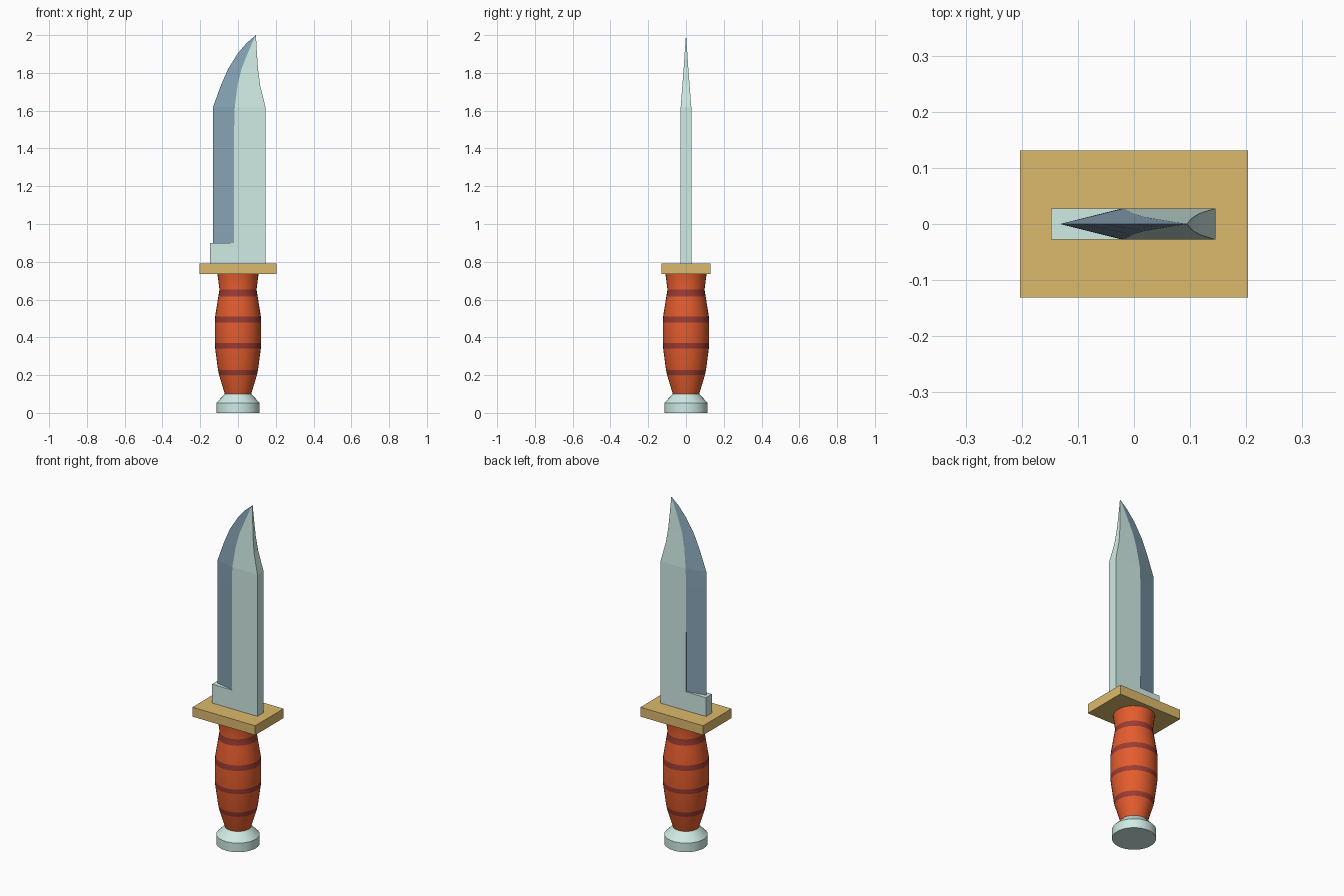
import bpy, bmesh, math

if "Cube" in bpy.data.objects:
    bpy.data.objects.remove(bpy.data.objects["Cube"])


def material(name, rgb):
    m = bpy.data.materials.new(name)
    m.diffuse_color = (*rgb, 1)
    m.use_nodes = True
    m.node_tree.nodes["Principled BSDF"].inputs["Base Color"].default_value = m.diffuse_color
    return m


STEEL = material("steel", (0.63, 0.83, 0.78))
BEVEL = material("bevel_steel", (0.235, 0.366, 0.456))
BRASS = material("brass", (0.72, 0.49, 0.15))
LEATHER = material("leather", (0.77, 0.107, 0.027))
BAND = material("dark_band", (0.33, 0.045, 0.033))


def loft(name, rings, mats, pick, smooth=False):
    """Skin closed rings of points; pick(level, strip) gives the material slot."""
    bm = bmesh.new()
    loops = [[bm.verts.new(p) for p in r] for r in rings]
    n = len(rings[0])
    for k in range(len(loops) - 1):
        a, b = loops[k], loops[k + 1]
        for i in range(n):
            j = (i + 1) % n
            bm.faces.new((a[i], a[j], b[j], b[i])).material_index = pick(k, i)
    bm.faces.new(loops[0][::-1])
    bm.faces.new(loops[-1])
    bmesh.ops.remove_doubles(bm, verts=bm.verts[:], dist=1e-5)
    bmesh.ops.recalc_face_normals(bm, faces=bm.faces[:])
    me = bpy.data.meshes.new(name)
    bm.to_mesh(me)
    bm.free()
    for m in mats:
        me.materials.append(m)
    ob = bpy.data.objects.new(name, me)
    bpy.context.collection.objects.link(ob)
    if smooth:
        bpy.context.view_layer.objects.active = ob
        ob.select_set(True)
        bpy.ops.object.shade_smooth_by_angle(angle=math.radians(25))
        ob.select_set(False)
    return ob


def circle(r, z, n=32):
    return [(r * math.cos(2 * math.pi * i / n), r * math.sin(2 * math.pi * i / n), z)
            for i in range(n)]


# Pommel
loft("pommel", [circle(r, z) for r, z in ((0.115, 0), (0.115, 0.053), (0.07, 0.1))],
     [STEEL], lambda k, i: 0, True)

# Grip: every other segment is a dark band
grip = [(0.07, 0.10), (0.10, 0.20), (0.106, 0.228), (0.121, 0.342), (0.123, 0.37),
        (0.123, 0.478), (0.121, 0.51), (0.104, 0.617), (0.098, 0.652), (0.109, 0.737)]
loft("grip", [circle(r, z) for r, z in grip], [LEATHER, BAND], lambda k, i: k % 2, True)

# Guard
loft("guard", [[(x * 0.203, y * 0.131, z) for x, y in ((-1, -1), (1, -1), (1, 1), (-1, 1))]
               for z in (0.735, 0.79)], [BRASS], lambda k, i: 0)

# Blade sections: z, edge x, edge half-thickness, ridge x, bevel-top and ridge
# half-thickness, spine x
sections = [
    (0.78, -0.148, 0.028, -0.02, 0.028, 0.028, 0.145),
    (0.90, -0.148, 0.028, -0.02, 0.028, 0.028, 0.145),
    (0.90, -0.132, 0, -0.02, 0.024, 0.028, 0.145),
    (1.52, -0.132, 0, -0.02, 0.028, 0.028, 0.145),
    (1.62, -0.132, 0, -0.017, 0.028, 0.028, 0.145),
    (1.735, -0.09, 0, -0.002, 0.019, 0.019, 0.117),
    (1.82, -0.053, 0, 0.018, 0.0125, 0.0125, 0.106),
    (1.905, 0.0, 0, 0.052, 0.007, 0.007, 0.10),
    (1.96, 0.048, 0, 0.075, 0.003, 0.003, 0.097),
    (2.0, 0.095, 0, 0.095, 0, 0, 0.095),
]
rings = []
for z, ex, et, rx, bt, rt, sx in sections:
    half = [(ex, et), (rx, bt), (rx, rt), (sx, rt)]
    rings.append([(x, -y, z) for x, y in half] + [(x, y, z) for x, y in half[::-1]])
# The last ring collapses to the tip, so replace its cap by nudging nothing wider than 0.0002
rings[-1] = [(0.095 + 0.0002 * math.cos(a), 0.0002 * math.sin(a), 2.0)
             for a in (math.pi * (1.125 + i / 4) for i in range(8))]
loft("blade", rings, [STEEL, BEVEL], lambda k, i: int(k >= 2 and i in (0, 1, 5, 6)))
